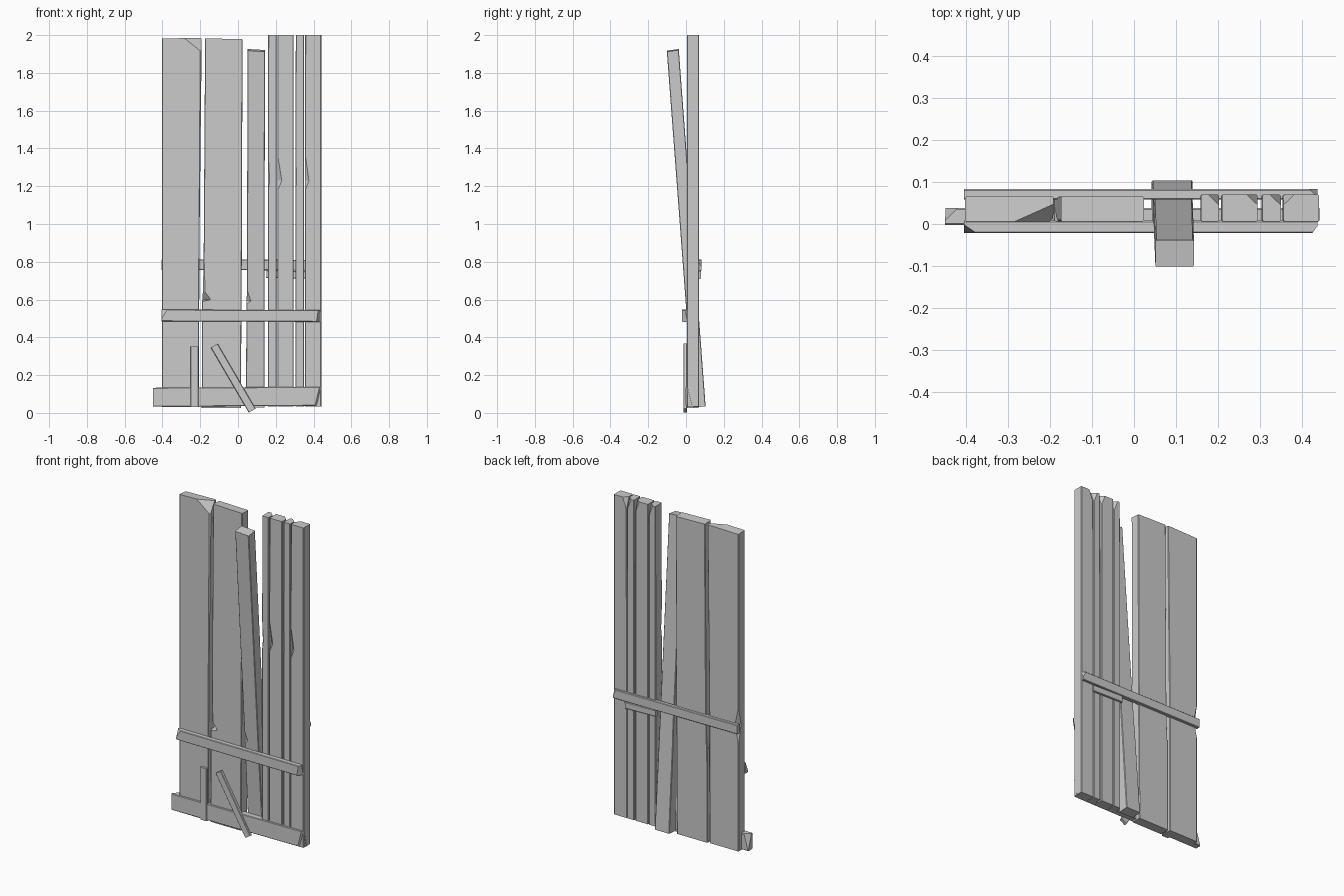
import bpy, bmesh
from math import radians, atan2, hypot
from mathutils import Matrix, Vector

if "Cube" in bpy.data.objects:
    bpy.data.objects.remove(bpy.data.objects["Cube"])

grey = bpy.data.materials.new("weathered grey")
grey.use_nodes = True
grey.diffuse_color = (0.6, 0.6, 0.6, 1)
grey.node_tree.nodes["Principled BSDF"].inputs["Base Color"].default_value = (0.6, 0.6, 0.6, 1)

EDGE = 0.003


def plank(name, sections, y0, y1, chips=(), matrix=Matrix()):
    """Loft along local z. Section: (z, left, right, {corner: chamfer}).
    Chip: (sx, sy, sz, a, b, c) slices an end corner by a, b, c along the axes."""
    bm = bmesh.new()
    rings = []
    for z, xl, xr, worn in sections:
        fl, fr, br, bl = (worn.get(k, EDGE) for k in ("fl", "fr", "br", "bl"))
        outline = [(xl, y0 + fl), (xl + fl, y0), (xr - fr, y0), (xr, y0 + fr),
                   (xr, y1 - br), (xr - br, y1), (xl + bl, y1), (xl, y1 - bl)]
        rings.append([bm.verts.new((x, y, z)) for x, y in outline])
    for low, high in zip(rings, rings[1:]):
        for i in range(8):
            j = (i + 1) % 8
            bm.faces.new((low[i], low[j], high[j], high[i]))
    bm.faces.new(rings[0][::-1])
    bm.faces.new(rings[-1])
    # broken end corners
    for sx, sy, sz, a, b, c in chips:
        z, xl, xr, _ = sections[-1] if sz > 0 else sections[0]
        corner = Vector((xr if sx > 0 else xl, y1 if sy > 0 else y0, z))
        cut = bmesh.ops.bisect_plane(
            bm, geom=bm.verts[:] + bm.edges[:] + bm.faces[:],
            plane_co=corner - Vector((sx * a, 0, 0)),
            plane_no=Vector((sx / a, sy / b, sz / c)).normalized(), clear_outer=True)
        rim = [e for e in cut["geom_cut"] if isinstance(e, bmesh.types.BMEdge)]
        bmesh.ops.holes_fill(bm, edges=rim)
    bmesh.ops.recalc_face_normals(bm, faces=bm.faces[:])
    mesh = bpy.data.meshes.new(name)
    bm.to_mesh(mesh)
    bm.free()
    mesh.materials.append(grey)
    obj = bpy.data.objects.new(name, mesh)
    obj.matrix_world = matrix
    bpy.context.collection.objects.link(obj)
    return obj


def strip(name, start, end, width, y0, y1, chips=()):
    """Straight plank between two (x, z) points in the plane of the panel."""
    dx, dz = end[0] - start[0], end[1] - start[1]
    turn = (Matrix.Translation((start[0], 0, start[1]))
            @ Matrix.Rotation(atan2(dx, dz), 4, 'Y'))
    h = width / 2
    return plank(name, [(0, -h, h, {}), (hypot(dx, dz), -h, h, {})], y0, y1, chips, turn)


FRONT, BACK = 0.006, 0.066

# wide upright boards
plank("wide_board_outer",
      [(0.03, -0.403, -0.206, {}), (0.70, -0.403, -0.205, {}), (0.80, -0.403, -0.205, {"bl": 0.025}),
       (0.90, -0.403, -0.204, {}), (1.99, -0.403, -0.192, {"fr": 0.008})],
      FRONT, BACK, [(1, -1, 1, 0.1, 0.045, 0.08), (-1, 1, 1, 0.6, 0.2, 0.012)])
plank("wide_board_inner",
      [(0.027, -0.192, 0.016, {}), (0.59, -0.19, 0.018, {}), (0.60, -0.189, 0.018, {"fl": 0.045}),
       (0.64, -0.186, 0.019, {"fl": 0.012}), (0.80, -0.182, 0.02, {}), (1.985, -0.174, 0.024, {})],
      FRONT, BACK, [(1, 1, 1, 0.4, 0.2, 0.01)])

# loose board leaning forward
tilt = Matrix.Translation((0, 0.072, 0.032)) @ Matrix.Rotation(radians(4.3), 4, 'X')
plank("leaning_board",
      [(0, 0.042, 0.14, {}), (0.55, 0.045, 0.14, {}), (0.565, 0.046, 0.14, {"fl": 0.022}),
       (0.62, 0.047, 0.14, {}), (1.90, 0.051, 0.143, {})],
      -0.032, 0.032, [(1, -1, 1, 0.2, 0.2, 0.012)], tilt)

# narrow upright slats, notched on the front left edge at mid height
slats = [(0.158, 0.203, 0.01, 1), (0.208, 0.295, 0.024, 1),
         (0.304, 0.35, 0.006, 1), (0.354, 0.441, 0.022, -1)]
for n, (xl, xr, notch, side) in enumerate(slats, 1):
    plank(f"narrow_slat_{n}",
          [(0.035, xl, xr, {}), (1.18, xl, xr, {}), (1.23, xl, xr, {"fl": notch}),
           (1.36, xl, xr, {}), (2.0, xl + 0.002, xr, {})],
          FRONT, 0.07, [(side, 1, 1, 0.026, 0.025, 0.07)])

# cross rails: local left is up and local right is down
strip("back_rail", (-0.405, 0.785), (0.438, 0.782), 0.056, 0.058, 0.083,
      [(-1, 1, 1, 0.04, 0.02, 0.02)])
strip("back_cleat", (0.15, 0.735), (0.36, 0.73), 0.04, 0.06, 0.08)
strip("front_rail", (-0.405, 0.516), (0.437, 0.513), 0.062, -0.022, 0.008,
      [(1, -1, 1, 0.14, 0.03, 0.022), (-1, -1, -1, 0.05, 0.02, 0.03)])
strip("bottom_rail", (-0.45, 0.083), (0.442, 0.088), 0.1, -0.002, 0.038,
      [(1, -1, 1, 0.14, 0.035, 0.035), (-1, 1, -1, 0.1, 0.03, 0.03)])

# small loose sticks
strip("short_upright_stick", (-0.23, 0.03), (-0.23, 0.352), 0.044, -0.008, 0.012)
strip("slanted_stick", (0.075, 0.012), (-0.126, 0.356), 0.042, -0.014, 0.006)
